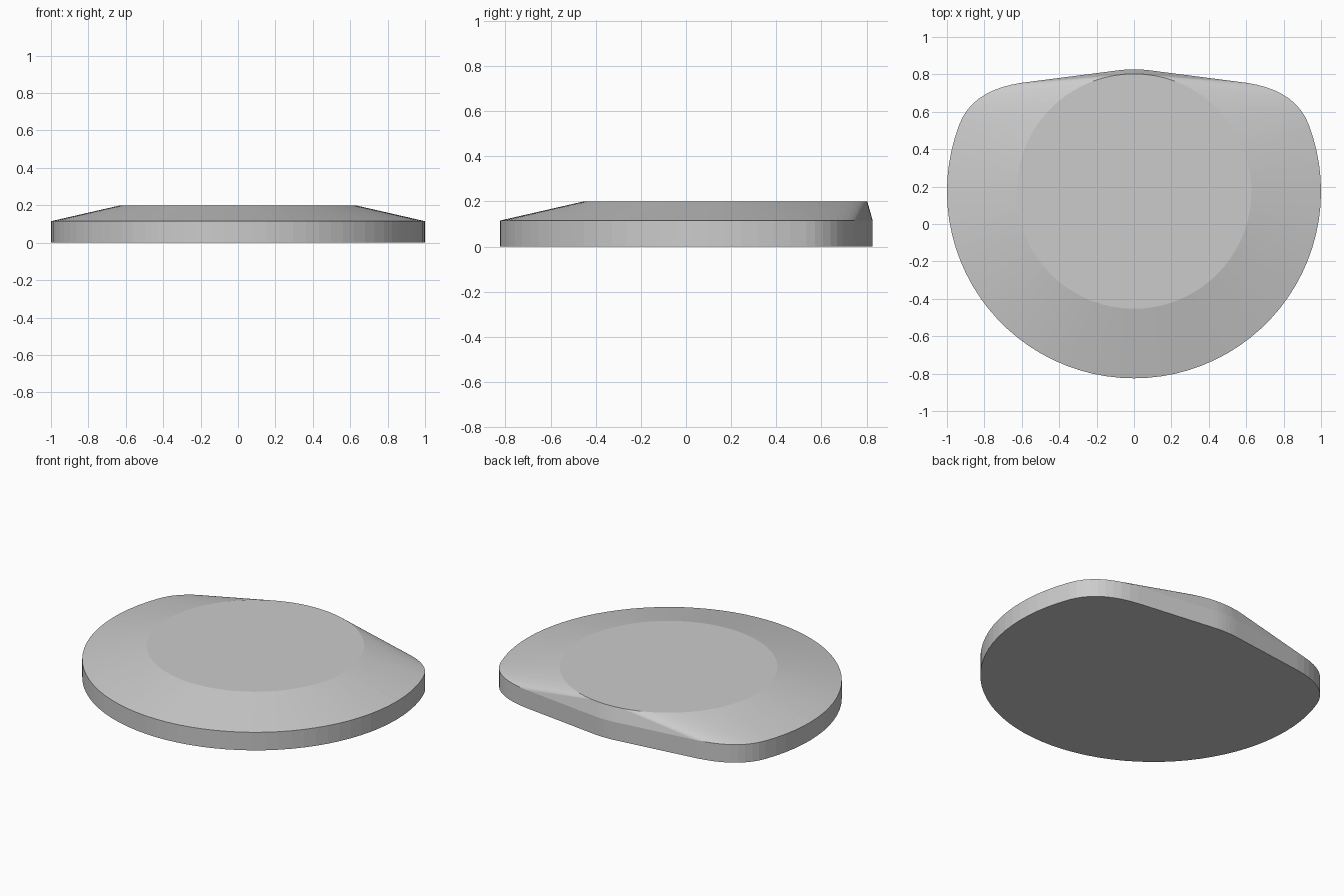
import bpy, bmesh
from math import cos, sin, radians
from mathutils import Vector

if "Cube" in bpy.data.objects:
    bpy.data.objects.remove(bpy.data.objects["Cube"])

CENTRE = Vector((0, 0.175))
RIM_Z, TOP_Z = 0.115, 0.2


def arc(radius, start, end, steps):
    """Points on an arc about the disc centre, angles in degrees."""
    angles = [radians(start + (end - start) * i / steps) for i in range(steps + 1)]
    return [CENTRE + Vector((cos(a), sin(a))) * radius for a in angles]


def bend(a, b, c, steps):
    """Rounded corner from a to c, pulled towards b."""
    ts = [i / steps for i in range(1, steps)]
    return [a * (1 - t) ** 2 + b * 2 * t * (1 - t) + c * t * t for t in ts]


# Right half of the outline: round front, soft corner, straight run, blunt back
front = arc(1.0, -90, 21, 26)
corner_end = Vector((0.6, 0.755))
back = arc(0.652, 82.5, 90, 3)
half = front + bend(front[-1], Vector((0.863, 0.717)), corner_end, 9) + [corner_end] + back
outline = half + [Vector((-p.x, p.y)) for p in half[1:-1]]

# Flat round top above the outline
plateau = arc(0.628, 0, 360, 72)[:-1]

# Body: upright wall and bevel stretched up to the round top
bm = bmesh.new()
for ring, z in ((outline, 0), (outline, RIM_Z), (plateau, TOP_Z)):
    for p in ring:
        bm.verts.new((p.x, p.y, z))
hull = bmesh.ops.convex_hull(bm, input=bm.verts)
bmesh.ops.dissolve_limit(bm, angle_limit=radians(0.3), verts=bm.verts, edges=bm.edges)
bmesh.ops.recalc_face_normals(bm, faces=bm.faces)
mesh = bpy.data.meshes.new("bevelled_disc")
bm.to_mesh(mesh)
bm.free()
disc = bpy.data.objects.new("bevelled_disc", mesh)
bpy.context.collection.objects.link(disc)

# Plain grey
grey = bpy.data.materials.new("plain_grey")
grey.use_nodes = True
colour = (0.6, 0.6, 0.6, 1)
grey.diffuse_color = colour
grey.node_tree.nodes["Principled BSDF"].inputs["Base Color"].default_value = colour
mesh.materials.append(grey)
